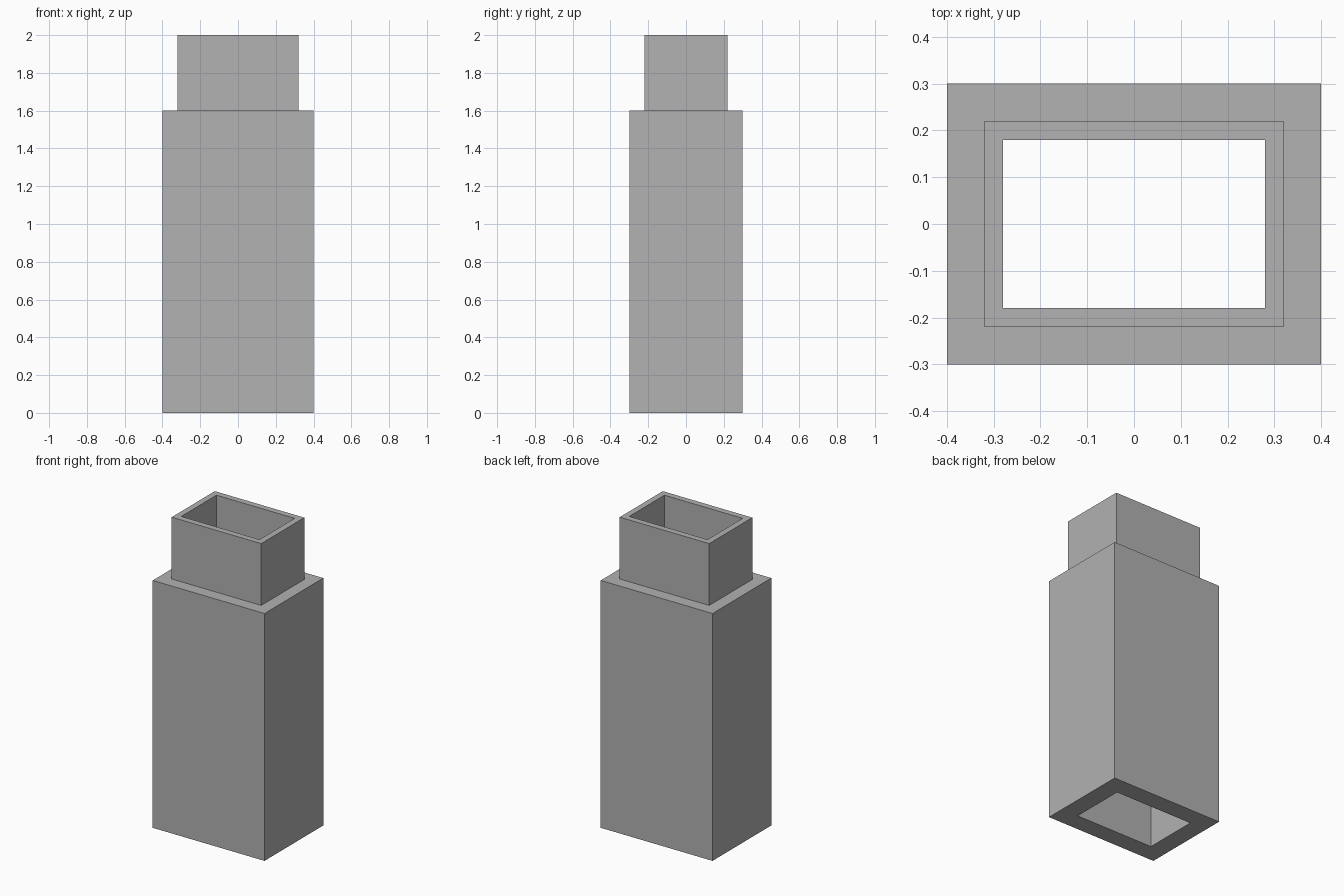
import bpy
import bmesh

cube = bpy.data.objects.get("Cube")
if cube:
    bpy.data.objects.remove(cube, do_unlink=True)

# Single plain grey
grey = bpy.data.materials.new("plain_grey")
grey.use_nodes = True
colour = (0.445, 0.445, 0.445, 1)
grey.diffuse_color = colour
grey.node_tree.nodes["Principled BSDF"].inputs["Base Color"].default_value = colour

# Half width, half depth and height of each rectangular ring,
# going up the outside and back down the straight bore
rings = [
    (0.40, 0.30, 0.0),  # base edge
    (0.40, 0.30, 1.6),  # shoulder
    (0.32, 0.22, 1.6),  # foot of neck
    (0.32, 0.22, 2.0),  # rim
    (0.28, 0.18, 2.0),  # bore top
    (0.28, 0.18, 0.0),  # bore bottom
]
corners = [(-1, -1), (1, -1), (1, 1), (-1, 1)]

# Stepped rectangular duct, open from end to end
bm = bmesh.new()
loops = [[bm.verts.new((sx * w, sy * d, z)) for sx, sy in corners]
         for w, d, z in rings]
for i, low in enumerate(loops):
    high = loops[(i + 1) % len(loops)]
    for j in range(len(corners)):
        k = (j + 1) % len(corners)
        bm.faces.new((low[j], low[k], high[k], high[j]))
bmesh.ops.recalc_face_normals(bm, faces=bm.faces)

mesh = bpy.data.meshes.new("stepped_duct")
bm.to_mesh(mesh)
bm.free()
mesh.materials.append(grey)
duct = bpy.data.objects.new("stepped_duct", mesh)
bpy.context.collection.objects.link(duct)
